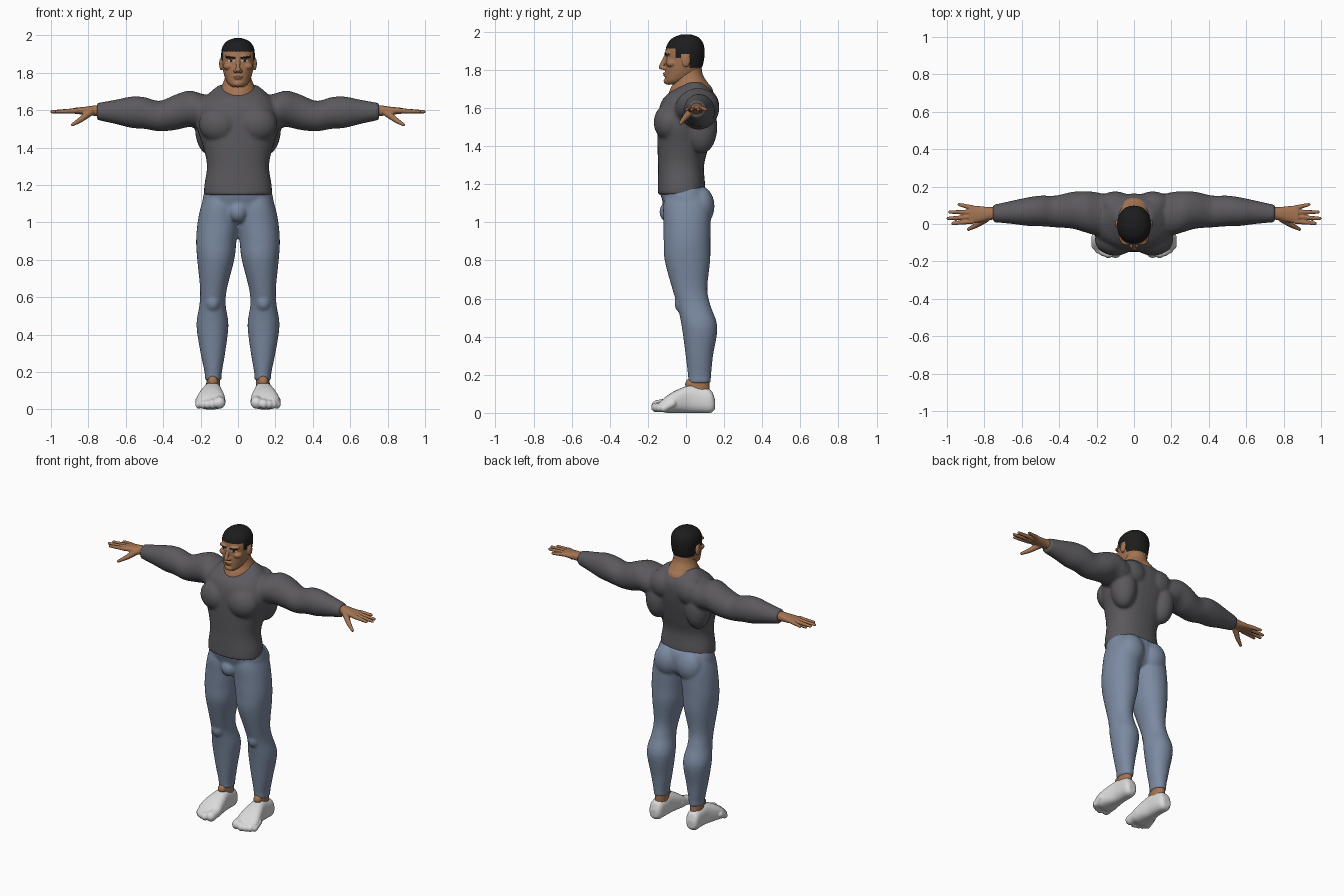
import bpy, bmesh
from math import sin, cos, pi, copysign
from mathutils import Vector, Matrix

if "Cube" in bpy.data.objects:
    bpy.data.objects.remove(bpy.data.objects["Cube"])


def material(name, r, g, b):
    mat = bpy.data.materials.new(name)
    mat.use_nodes = True
    mat.diffuse_color = (r, g, b, 1)
    bsdf = next(n for n in mat.node_tree.nodes if n.type == "BSDF_PRINCIPLED")
    bsdf.inputs["Base Color"].default_value = (r, g, b, 1)
    bsdf.inputs["Roughness"].default_value = 0.8
    return mat


SKIN = material("tan skin", 0.37, 0.175, 0.085)
HAIR = material("black hair", 0.012, 0.012, 0.013)
SHIRT = material("charcoal knit", 0.105, 0.1, 0.11)
DENIM = material("blue denim", 0.2, 0.255, 0.36)
SOCK = material("white sock", 0.7, 0.7, 0.7)
LIP = material("brown lip", 0.22, 0.085, 0.05)
EYE = material("eye white", 0.6, 0.57, 0.53)

PLACE = {
    "x": lambda t, a, b: (t, a, b),
    "y": lambda t, a, b: (a, t, b),
    "z": lambda t, a, b: (a, b, t),
}


def spline(p, q, r, s, u):
    """Catmull-Rom blend of four ring descriptions."""
    return [b + u * (c - a + u * (2 * a - 5 * b + 4 * c - d + u * (3 * (b - c) + d - a))) / 2
            for a, b, c, d in zip(p, q, r, s)]


def loft(bm, axis, rings, power=2.0, segments=32, steps=4):
    """Closed body through rings of (position, a min, a max, b min, b max)."""
    ext = [rings[0], *rings, rings[-1]]
    fine = [spline(*ext[i:i + 4], k / steps) for i in range(len(rings) - 1) for k in range(steps)]
    fine.append(rings[-1])
    loops = []
    for t, a0, a1, b0, b1 in fine:
        loop = []
        for i in range(segments):
            ang = 2 * pi * i / segments
            ca, sa = (copysign(abs(f) ** (2 / power), f) for f in (cos(ang), sin(ang)))
            a = (a0 + a1 + (a1 - a0) * ca) / 2
            b = (b0 + b1 + (b1 - b0) * sa) / 2
            loop.append(bm.verts.new(PLACE[axis](t, a, b)))
        loops.append(loop)
    for low, high in zip(loops, loops[1:]):
        for i in range(segments):
            j = (i + 1) % segments
            bm.faces.new((low[i], low[j], high[j], high[i]))
    bm.faces.new(loops[0])
    bm.faces.new(loops[-1])


def symmetric(rings):
    return [(z, -half, half, front, back) for z, half, front, back in rings]


def ball(bm, centre, radii, both=False):
    """Ellipsoid, optionally repeated on the other side."""
    for side in (1, -1) if both else (1,):
        spot = Vector((centre[0] * side, centre[1], centre[2]))
        bmesh.ops.create_uvsphere(bm, u_segments=20, v_segments=12, radius=1,
                                  matrix=Matrix.Translation(spot) @ Matrix.Diagonal((*radii, 1)))


def capsule(bm, start, end, r0, r1):
    start, end = Vector(start), Vector(end)
    way = end - start
    turn = way.to_track_quat("Z", "Y").to_matrix().to_4x4()
    bmesh.ops.create_cone(bm, cap_ends=True, segments=16, radius1=r0, radius2=r1,
                          depth=way.length, matrix=Matrix.Translation((start + end) / 2) @ turn)
    ball(bm, start, (r0, r0, r0))
    ball(bm, end, (r1, r1, r1))


def fuse(name, bm, mats, voxel, smooth, mirror=False):
    """Fuse overlapping bodies into one smooth surface."""
    bmesh.ops.recalc_face_normals(bm, faces=bm.faces)
    mesh = bpy.data.meshes.new(name)
    bm.to_mesh(mesh)
    bm.free()
    obj = bpy.data.objects.new(name, mesh)
    bpy.context.collection.objects.link(obj)
    if mirror:
        obj.modifiers.new("Mirror", "MIRROR").use_mirror_merge = False
    remesh = obj.modifiers.new("Fuse", "REMESH")
    remesh.mode = "VOXEL"
    remesh.voxel_size = voxel
    soft = obj.modifiers.new("Soften", "SMOOTH")
    soft.factor, soft.iterations = 0.5, smooth
    graph = bpy.context.evaluated_depsgraph_get()
    obj.data = bpy.data.meshes.new_from_object(obj.evaluated_get(graph))
    obj.modifiers.clear()
    bpy.data.meshes.remove(mesh)
    obj.data.name = name
    obj.data.materials.clear()
    for mat in mats:
        obj.data.materials.append(mat)
    for poly in obj.data.polygons:
        poly.use_smooth = True
        poly.material_index = 0
    return obj


# Sweater: trunk, chest, back muscles and both sleeves
bm = bmesh.new()
loft(bm, "z", symmetric([
    (1.145, .182, -.148, .1), (1.2, .18, -.148, .1), (1.3, .166, -.147, .095),
    (1.4, .185, -.15, .12), (1.5, .218, -.15, .145), (1.58, .22, -.145, .16),
    (1.65, .19, -.12, .16), (1.7, .145, -.06, .132), (1.735, .1, 0, .09)]), power=2.3)
ball(bm, (.1, -.085, 1.525), (.11, .085, .1), both=True)
ball(bm, (.15, .08, 1.5), (.08, .085, .14), both=True)
ball(bm, (.1, .1, 1.61), (.1, .075, .09), both=True)
sleeve = [
    (.12, -.05, .15, 1.5, 1.67), (.2, -.06, .17, 1.5, 1.69), (.26, -.045, .175, 1.51, 1.705),
    (.33, -.025, .172, 1.495, 1.685), (.42, -.018, .152, 1.487, 1.65), (.5, -.012, .152, 1.5, 1.67),
    (.57, -.01, .142, 1.505, 1.673), (.65, 0, .125, 1.525, 1.657), (.755, .01, .102, 1.548, 1.638)]
for side in (1, -1):
    loft(bm, "x", [(side * ring[0], *ring[1:]) for ring in sleeve])
fuse("sweater", bm, [SHIRT], 0.009, 5)

# Trousers: hips, seat and both legs
bm = bmesh.new()
loft(bm, "z", symmetric([
    (1.0, .07, -.07, .08), (1.04, .17, -.11, .115), (1.1, .19, -.12, .125),
    (1.15, .184, -.135, .12), (1.185, .172, -.13, .105)]), power=2.3)
ball(bm, (0, -.09, 1.055), (.05, .05, .055))
ball(bm, (.085, .075, 1.085), (.09, .075, .105), both=True)
leg = [
    (.155, .088, .177, .012, .13), (.2, .086, .179, .01, .132), (.3, .069, .2, -.002, .142),
    (.45, .051, .222, -.022, .165), (.56, .066, .206, -.045, .13), (.65, .058, .203, -.072, .112),
    (.8, .02, .218, -.112, .127), (.9, .008, .224, -.117, .128), (1.0, -.005, .216, -.118, .13),
    (1.08, .0, .2, -.12, .13), (1.14, .02, .18, -.11, .11)]
for side in (1, -1):
    loft(bm, "z", [(z, side * a, side * b, f, k) for z, a, b, f, k in leg], power=2.1)
ball(bm, (.135, -.025, .575), (.04, .035, .05), both=True)
fuse("trousers", bm, [DENIM], 0.009, 4)

# Ankles
bm = bmesh.new()
loft(bm, "z", [(.08, .095, .17, .01, .125), (.14, .095, .17, .012, .125), (.2, .095, .17, .025, .12)])
ball(bm, (.135, .02, .15), (.028, .025, .03))
fuse("ankles", bm, [SKIN], 0.006, 2, mirror=True)

# Feet in toe socks
bm = bmesh.new()
loft(bm, "y", [
    (.152, .115, .165, .02, .07), (.13, .095, .182, 0, .12), (.07, .088, .185, 0, .138),
    (.02, .085, .19, 0, .145), (-.05, .073, .212, 0, .12), (-.1, .068, .222, 0, .09),
    (-.135, .08, .21, .008, .06)], power=2.5)
for x, tip, radius in ((.099, -.15, .032), (.137, -.158, .025), (.164, -.15, .023),
                       (.188, -.137, .022), (.208, -.118, .02)):
    capsule(bm, (x, -.07, .05), (x, tip, radius + .004), radius, radius)
fuse("feet", bm, [SOCK], 0.006, 2, mirror=True)

# Hands
bm = bmesh.new()
loft(bm, "x", [
    (.71, .022, .092, 1.565, 1.63), (.77, .022, .09, 1.57, 1.625),
    (.82, .01, .095, 1.575, 1.618), (.88, .002, .1, 1.582, 1.612)], power=2.3)
for root, tip_x, tip_y in ((.014, .968, .003), (.038, .994, .03), (.063, .985, .064), (.087, .935, .104)):
    capsule(bm, (.865, root, 1.597), (tip_x, tip_y, 1.592), .014, .009)
capsule(bm, (.79, .03, 1.59), (.84, -.005, 1.55), .021, .015)
capsule(bm, (.84, -.005, 1.55), (.885, -.028, 1.522), .015, .009)
fuse("hands", bm, [SKIN], 0.004, 2, mirror=True)

# Neck
bm = bmesh.new()
loft(bm, "z", symmetric([
    (1.6, .08, -.05, .12), (1.66, .1, -.09, .137), (1.7, .1, -.083, .14), (1.735, .085, -.064, .113),
    (1.78, .069, -.052, .087), (1.85, .064, -.03, .08)]))
fuse("neck", bm, [SKIN], 0.006, 2)

# Head with brow, nose, lips, chin, cheeks and ears
bm = bmesh.new()
loft(bm, "z", symmetric([
    (1.725, .032, -.102, -.04), (1.742, .053, -.108, 0), (1.77, .068, -.11, .05),
    (1.81, .08, -.11, .082), (1.85, .086, -.108, .094), (1.9, .09, -.108, .098),
    (1.94, .083, -.096, .09), (1.97, .058, -.067, .068), (1.986, .018, -.025, .03)]), power=2.2)
capsule(bm, (0, -.104, 1.875), (0, -.13, 1.815), .01, .013)
ball(bm, (.013, -.115, 1.81), (.011, .014, .01), both=True)
ball(bm, (.035, -.092, 1.887), (.036, .022, .012), both=True)
ball(bm, (.05, -.075, 1.835), (.03, .03, .022), both=True)
ball(bm, (.09, .0, 1.848), (.011, .022, .034), both=True)
ball(bm, (0, -.104, 1.782), (.028, .017, .007))
ball(bm, (0, -.104, 1.771), (.024, .016, .007))
ball(bm, (0, -.09, 1.742), (.032, .028, .02))
head = fuse("head", bm, [SKIN, HAIR, LIP, EYE], 0.0035, 2)


def hairline(y):
    if y < -.055:
        return 1.912
    if y < -.025:
        return 1.865
    return 1.885 if y < .018 else 1.812


# Hair, brows, eyes and lips as face regions
for poly in head.data.polygons:
    x, y, z = poly.center
    x = abs(x)
    on_ear = x > .088 and z < 1.882
    if z > hairline(y) and not on_ear:
        poly.material_index = 1
    elif y < -.06:
        off = x - .036
        if .012 < x < .064 and abs(z - 1.882 - off * .15) < .006:
            poly.material_index = 1
        elif (off / .017) ** 2 + ((z - 1.864) / .007) ** 2 < 1:
            poly.material_index = 1 if abs(off) < .007 or z > 1.867 else 3
        elif x < .026 and abs(z - 1.777) < .008 - x * .2:
            poly.material_index = 2
